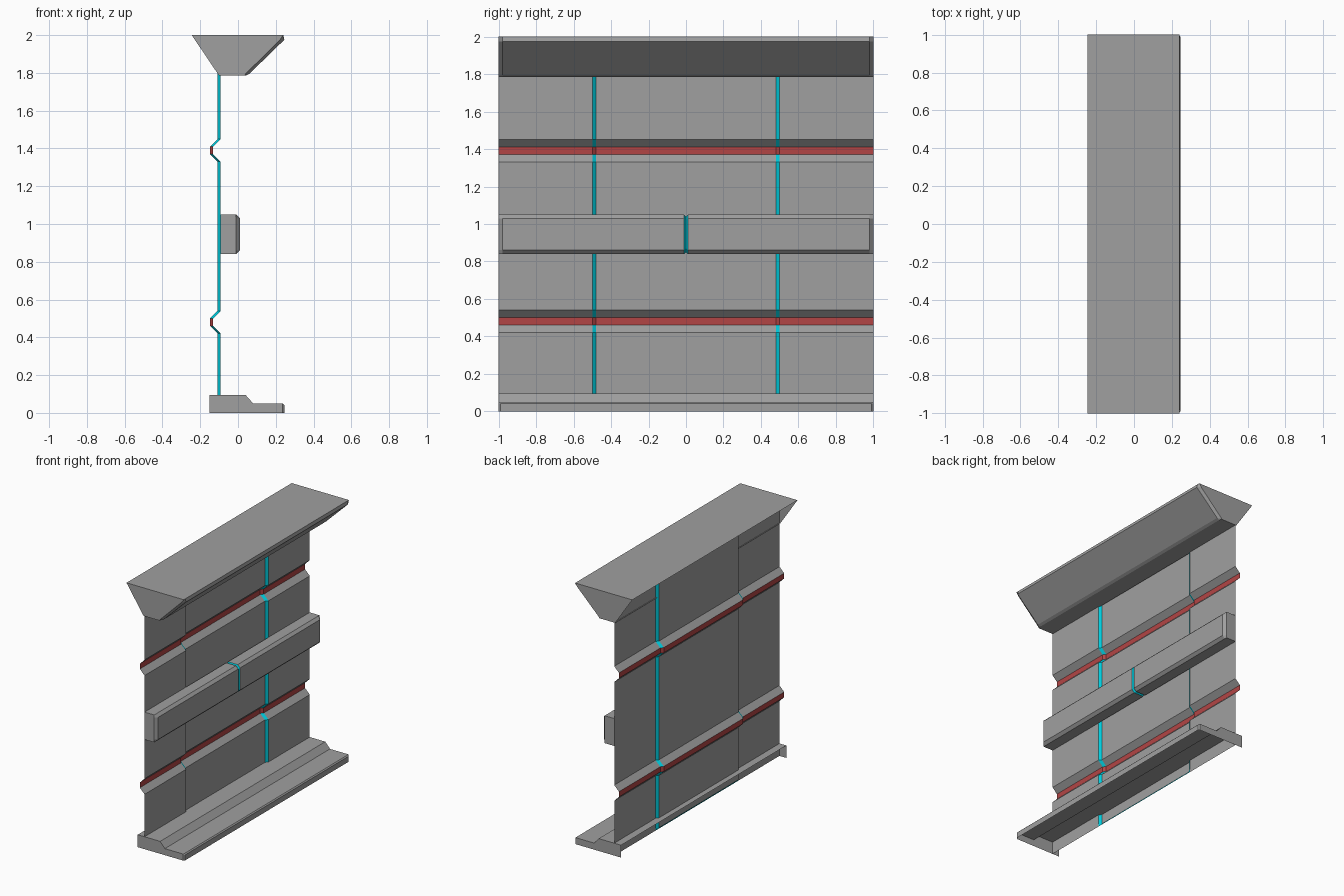
import bpy

if "Cube" in bpy.data.objects:
    bpy.data.objects.remove(bpy.data.objects["Cube"])


def material(name, color):
    m = bpy.data.materials.new(name)
    m.diffuse_color = color
    m.use_nodes = True
    m.node_tree.nodes["Principled BSDF"].inputs["Base Color"].default_value = m.diffuse_color
    return m


GREY = material("panel_grey", (0.35, 0.35, 0.35, 1))
CYAN = material("seam_cyan", (0.0, 0.6, 0.72, 1))
RED = material("groove_red", (0.45, 0.06, 0.06, 1))


def make_object(name, verts, faces, mats):
    mesh = bpy.data.meshes.new(name)
    mesh.from_pydata(verts, [], faces)
    for m in (GREY, CYAN, RED):
        mesh.materials.append(m)
    for poly, index in zip(mesh.polygons, mats):
        poly.material_index = index
    mesh.validate()
    obj = bpy.data.objects.new(name, mesh)
    bpy.context.collection.objects.link(obj)
    return obj


def loft(name, stations, cap_extra=(), cyan_segments=()):
    """Skin (y, [(x, z), ...]) sections along y and cap both ends."""
    verts = [(x, y, z) for y, prof in stations for x, z in prof]
    n = len(stations[0][1])
    faces, mats = [], []
    for s in range(len(stations) - 1):
        for i in range(n - 1):
            a = s * n + i
            faces.append((a, a + n, a + n + 1, a + 1))
            mats.append(1 if s in cyan_segments else 0)
    for s in (0, len(stations) - 1):
        ring = list(range(s * n, s * n + n))
        for x, z in cap_extra:
            ring.append(len(verts))
            verts.append((x, stations[s][0], z))
        faces.append(ring if s == 0 else ring[::-1])
        mats.append(0)
    return make_object(name, verts, faces, mats)


# Wall sheet: two horizontal grooves, middle panel recessed inside a cyan border
WALL_X, RECESS = -0.092, 0.016
rows = [(0, 0), (0, 0.02)]
for z in (0.42, 1.33):
    rows += [(0, z), (-0.04, z + 0.04), (-0.04, z + 0.08), (0, z + 0.12)]
rows += [(0, 1.97), (0, 1.99)]
cols = [-1, -0.50, -0.48, 0.48, 0.50, 1]
verts = []
for r, (dx, z) in enumerate(rows):
    for c, y in enumerate(cols):
        sunk = c in (2, 3) and 0 < r < len(rows) - 1
        verts.append((WALL_X + dx - (RECESS if sunk else 0), y, z))
faces, mats = [], []
nc = len(cols)
for r in range(len(rows) - 1):
    floor = rows[r][0] < 0 and rows[r + 1][0] < 0
    border_row = r in (0, len(rows) - 2)
    for c in range(nc - 1):
        a = r * nc + c
        faces.append((a, a + 1, a + nc + 1, a + nc))
        seam = c in (1, 3) or (c == 2 and border_row)
        mats.append(2 if floor else 1 if seam else 0)
make_object("wall_panel", verts, faces, mats)

# Top cornice, open at the back, with chamfered front ends
top_mid = [(-0.1, 1.785), (0.04, 1.785), (0.06, 1.795),
           (0.245, 1.975), (0.24, 2), (-0.245, 2)]
top_end = [(-0.1, 1.785), (0.035, 1.785), (0.04, 1.795),
           (0.222, 1.975), (0.24, 2), (-0.245, 2)]
loft("top_cornice", [(-1, top_end), (-0.98, top_mid),
                     (0.98, top_mid), (1, top_end)])

# Base skirting, open at the back and underneath
base_mid = [(0.245, 0), (0.245, 0.042), (0.237, 0.05),
            (0.08, 0.05), (0.04, 0.095), (-0.15, 0.095)]
base_end = [(0.235, 0), (0.235, 0.042), (0.235, 0.05)] + base_mid[3:]
loft("base_skirting", [(-1, base_end), (-0.99, base_mid),
                       (0.99, base_mid), (1, base_end)], cap_extra=[(-0.15, 0)])

# Middle rail, chamfered front, cyan V groove at its centre


def rail(front, inset=0.0):
    lo, hi = 0.84 + inset, 1.05 - inset
    side = -0.01 - inset
    return [(WALL_X, lo), (side, lo), (front, lo + 0.02),
            (front, hi - 0.02), (side, hi), (WALL_X, hi)]


end, mid, notch = rail(-0.01), rail(0.01), rail(0.0, 0.01)
loft("middle_rail", [(-1, end), (-0.98, mid), (-0.01, mid), (0, notch),
                     (0.01, mid), (0.98, mid), (1, end)], cyan_segments=(2, 3))
